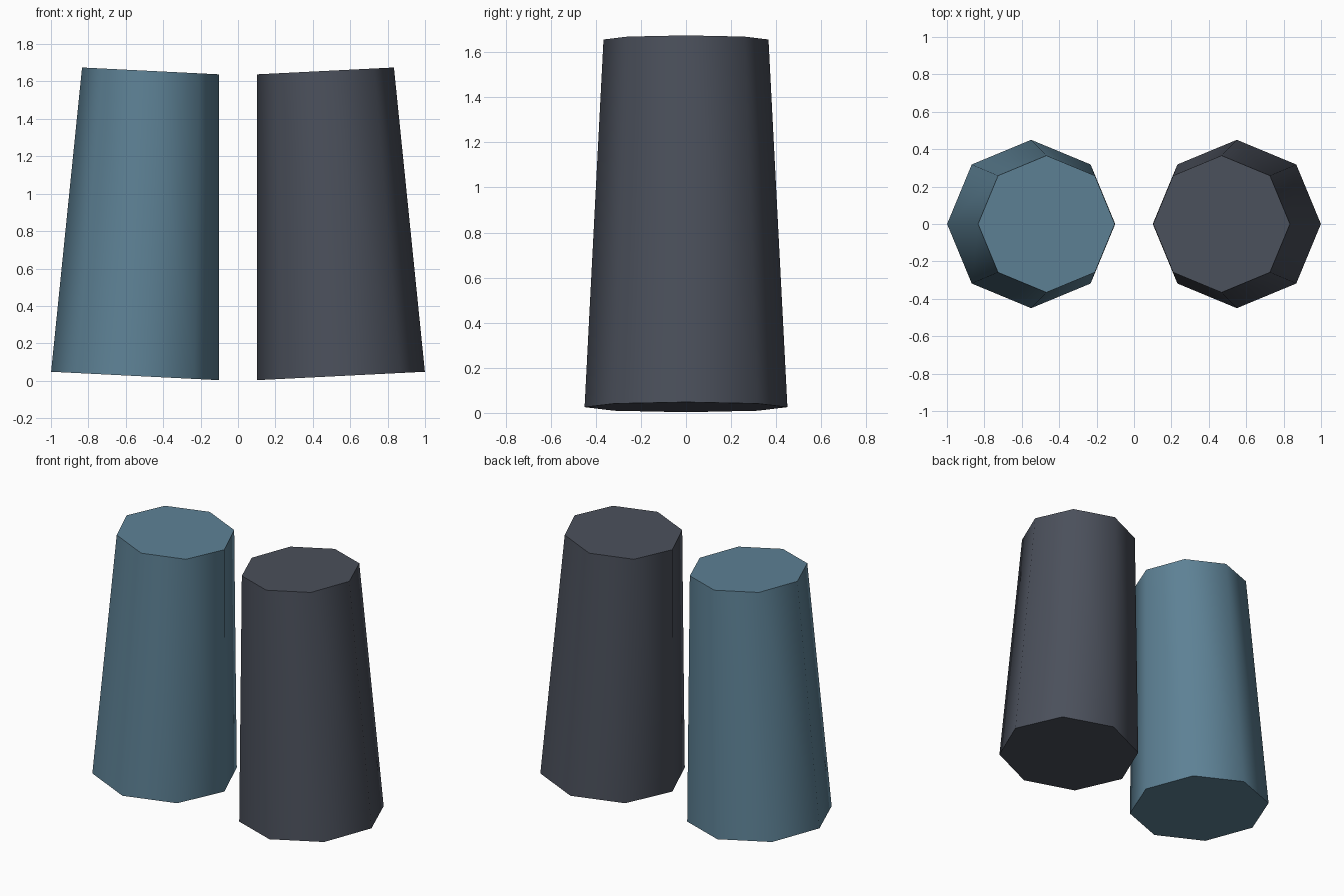
import bpy
from math import radians

if "Cube" in bpy.data.objects:
    bpy.data.objects.remove(bpy.data.objects["Cube"])


def make_leg(name, side, color):
    # Tapered eight-sided column leaning toward the middle
    tilt = -side * 0.05
    bpy.ops.mesh.primitive_cone_add(
        vertices=8, radius1=0.45, radius2=0.366, depth=1.633,
        location=(side * 0.509, 0, 0.841), rotation=(0, tilt, 0))
    leg = bpy.context.object
    leg.name = name
    # Smooth sides, crisp end caps
    bpy.ops.object.shade_smooth_by_angle(angle=radians(60))
    mat = bpy.data.materials.new(name + "_color")
    mat.diffuse_color = (*color, 1)
    mat.use_nodes = True
    mat.node_tree.nodes["Principled BSDF"].inputs["Base Color"].default_value = mat.diffuse_color
    leg.data.materials.append(mat)


make_leg("left_column", -1, (0.11, 0.22, 0.30))
make_leg("right_column", 1, (0.07, 0.08, 0.105))
